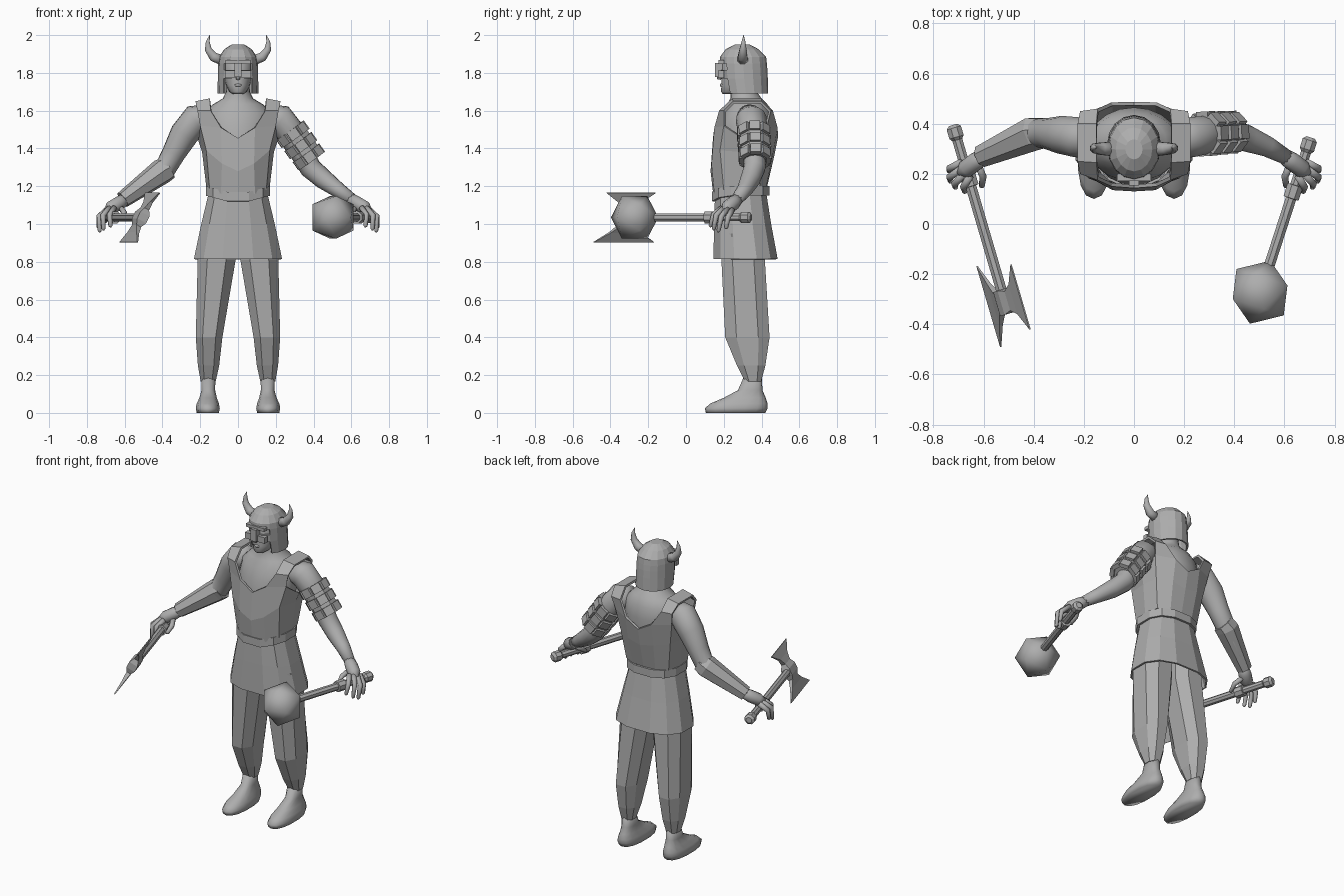
import bpy, bmesh, math
from mathutils import Vector, Matrix

if "Cube" in bpy.data.objects:
    bpy.data.objects.remove(bpy.data.objects["Cube"])

grey = bpy.data.materials.new("plain_grey")
grey.diffuse_color = (0.42, 0.42, 0.42, 1)
grey.use_nodes = True
grey.node_tree.nodes["Principled BSDF"].inputs["Base Color"].default_value = grey.diffuse_color


def finish(name, bm, smooth=False, mirror=False, thick=0.0):
    bmesh.ops.recalc_face_normals(bm, faces=bm.faces[:])
    for f in bm.faces:
        f.smooth = smooth
    me = bpy.data.meshes.new(name)
    bm.to_mesh(me)
    bm.free()
    me.materials.append(grey)
    ob = bpy.data.objects.new(name, me)
    bpy.context.collection.objects.link(ob)
    if mirror:
        ob.modifiers.new("mirror", 'MIRROR')
    if thick:
        ob.modifiers.new("thickness", 'SOLIDIFY').thickness = thick
    return ob


def skin(bm, rings, caps=True):
    """Bridge a list of equal point loops."""
    vs = [[bm.verts.new(p) for p in r] for r in rings]
    n = len(vs[0])
    for a, b in zip(vs, vs[1:]):
        for i in range(n):
            bm.faces.new((a[i], a[(i + 1) % n], b[(i + 1) % n], b[i]))
    if caps:
        bm.faces.new(vs[0])
        bm.faces.new(vs[-1])


def ring(z, cx, rx, y0, y1, n, phase=0.0, p=1.0):
    """Flat loop at height z; p < 1 makes it boxier."""
    out = []
    for i in range(n):
        a = 2 * math.pi * (i + phase) / n
        s, c = math.sin(a), -math.cos(a)
        out.append((cx + rx * math.copysign(abs(s) ** p, s),
                    (y0 + y1) / 2 + (y1 - y0) / 2 * math.copysign(abs(c) ** p, c), z))
    return out


def loft(name, rows, n, smooth=False, mirror=False, phase=0.0, p=1.0, caps=True, thick=0.0):
    bm = bmesh.new()
    skin(bm, [ring(*r, n, phase, p) for r in rows], caps)
    return finish(name, bm, smooth, mirror, thick)


def add_tube(bm, pts, n):
    """Round loops along a path of (x, y, z, radius)."""
    P = [Vector(q[:3]) for q in pts]
    side, rings = None, []
    for i, q in enumerate(pts):
        t = (P[min(i + 1, len(P) - 1)] - P[max(i - 1, 0)]).normalized()
        side = t.cross(Vector((0, 0, 1))) if side is None else side - t * side.dot(t)
        side.normalize()
        up = side.cross(t)
        rings.append([P[i] + q[3] * (side * math.cos(2 * math.pi * (k + .5) / n)
                                     + up * math.sin(2 * math.pi * (k + .5) / n)) for k in range(n)])
    skin(bm, rings)


def tube(name, pts, n=10, smooth=True, mirror=False):
    bm = bmesh.new()
    add_tube(bm, pts, n)
    return finish(name, bm, smooth, mirror)


def box(name, size, loc):
    bm = bmesh.new()
    bmesh.ops.create_cube(bm, size=1, matrix=Matrix.Translation(loc) @ Matrix.Diagonal((*size, 1)))
    return finish(name, bm)


# Feet, trousers and skirt
loft("foot", [(0, .16, .06, .105, .42), (.025, .16, .065, .1, .432), (.05, .16, .06, .13, .432),
              (.08, .158, .047, .2, .422), (.12, .157, .037, .275, .405), (.2, .157, .038, .31, .4)],
     14, smooth=True, mirror=True, p=.85)
loft("trouser_leg", [(.165, .158, .042, .31, .4), (.25, .156, .06, .265, .425), (.4, .153, .075, .2, .45),
                     (.81, .113, .107, .18, .425), (.95, .11, .1, .18, .42)], 8, mirror=True, phase=.5, p=.8)
loft("skirt", [(.815, 0, .24, .14, .49), (1.0, 0, .2, .145, .455), (1.17, 0, .158, .15, .428)],
     12, phase=.5, p=.8, caps=False, thick=.01)

# Belt dipping at the front
bm = bmesh.new()
loops = []
for grow, dz in ((0, -.025), (.014, -.025), (.014, .025), (0, .025), (0, -.025)):
    loop = ring(0, 0, .16 + grow, .148 - grow, .432 + grow, 12, .5, .8)
    loops.append([(x, y, dz + 1.175 - (.045 * (1 - abs(x) / .17) if y < .29 else 0)) for x, y, z in loop])
skin(bm, loops, caps=False)
bmesh.ops.remove_doubles(bm, verts=bm.verts[:], dist=1e-5)
finish("belt", bm)

# Bare torso and neck
loft("torso", [(1.12, 0, .14, .165, .415), (1.38, 0, .165, .155, .45), (1.52, 0, .185, .17, .465),
               (1.59, 0, .175, .2, .45), (1.635, 0, .13, .22, .43), (1.665, 0, .08, .235, .4),
               (1.7, 0, .063, .235, .375), (1.76, 0, .06, .24, .37)], 20, smooth=True)

# Sleeveless vest: columns run from front centre to back centre
cols = [[(0, .145, 1.15), (.09, .15, 1.16), (.15, .2, 1.18), (.167, .3, 1.19), (.15, .39, 1.2), (.08, .425, 1.2), (0, .43, 1.2)],
        [(0, .13, 1.28), (.085, .135, 1.32), (.168, .18, 1.39), (.19, .31, 1.38), (.175, .41, 1.38), (.09, .46, 1.37), (0, .465, 1.35)],
        [(0, .143, 1.455), (.09, .15, 1.51), (.2, .2, 1.52), (.21, .32, 1.44), (.2, .43, 1.52), (.09, .485, 1.51), (0, .487, 1.46)]]
strap = [((.145, .175, 1.6), (.215, .2, 1.6)), ((.15, .245, 1.665), (.225, .25, 1.65)),
         ((.15, .4, 1.665), (.225, .4, 1.65)), ((.145, .46, 1.6), (.215, .45, 1.6))]
bm = bmesh.new()
g = [[bm.verts.new(p) for p in r] for r in cols]
for a, b in zip(g, g[1:]):
    for i in range(6):
        bm.faces.new((a[i], a[i + 1], b[i + 1], b[i]))
s = [(g[2][1], g[2][2])] + [tuple(bm.verts.new(p) for p in q) for q in strap] + [(g[2][5], g[2][4])]
for a, b in zip(s, s[1:]):
    bm.faces.new((a[0], a[1], b[1], b[0]))
finish("vest", bm, mirror=True, thick=.014)

# Head with lips and nose
loft("head", [(1.688, 0, .028, .195, .27), (1.70, 0, .046, .185, .31), (1.735, 0, .064, .188, .35),
              (1.79, 0, .078, .187, .39), (1.85, 0, .08, .192, .4), (1.9, 0, .06, .22, .37)], 16, smooth=True)
tube("lips", [(-.026, .2, 1.733, .003), (0, .187, 1.735, .009), (.026, .2, 1.733, .003)], 8)
tube("nose", [(0, .185, 1.82, .01), (0, .178, 1.785, .014), (0, .175, 1.765, .011)], 8)

# Helmet with openings for mouth and eyes
bm = bmesh.new()
rows = [(1.69, 0, .108, .2, .435), (1.77, 0, .107, .183, .433), (1.815, 0, .106, .18, .431), (1.85, 0, .105, .178, .428),
        (1.885, 0, .1, .18, .424), (1.925, 0, .073, .21, .385), (1.95, 0, .034, .258, .338)]
skin(bm, [ring(*r, 16) for r in rows])
gone = []
for f in bm.faces:
    c = f.calc_center_median()
    if c.z < 1.695 and len(f.verts) > 4:
        gone.append(f)
    elif c.y < .23 and abs(c.x) < .072 and (c.z < 1.77 or 1.815 < c.z < 1.85):
        gone.append(f)
bmesh.ops.delete(bm, geom=gone, context='FACES')
finish("helmet", bm, thick=.01)
box("brow_bar", (.13, .03, .02), (0, .187, 1.858))
box("visor_bar", (.14, .03, .038), (0, .185, 1.793))
box("nose_guard", (.038, .04, .075), (0, .174, 1.815))
tube("horn", [(.085, .3, 1.868, .03), (.13, .3, 1.885, .027), (.158, .302, 1.925, .02),
              (.16, .304, 1.965, .011), (.15, .305, 2.0, .001)], 8, mirror=True)

# Arms and hands
tube("arm", [(.15, .335, 1.57, .065), (.22, .345, 1.555, .082), (.285, .355, 1.475, .077),
             (.34, .36, 1.375, .063), (.385, .363, 1.295, .058), (.455, .34, 1.235, .053),
             (.53, .31, 1.18, .042), (.61, .265, 1.125, .031)], 14, mirror=True)
bm = bmesh.new()
add_tube(bm, [(.585, .28, 1.14, .03), (.63, .25, 1.11, .038), (.67, .22, 1.087, .037), (.695, .2, 1.072, .018)], 10)
fingers = [[(.655, .19, 1.085), (.68, .147, 1.05), (.675, .13, .99)],
           [(.68, .2, 1.085), (.715, .16, 1.045), (.712, .147, .975)],
           [(.69, .22, 1.08), (.735, .187, 1.04), (.732, .172, .965)],
           [(.69, .245, 1.075), (.735, .222, 1.035), (.737, .212, .98)],
           [(.625, .24, 1.09), (.602, .19, 1.06), (.607, .15, 1.03)]]
for a, b, c in fingers:
    tip = Vector(c) + (Vector(c) - Vector(b)) * .12
    add_tube(bm, [(*a, .016), (*b, .015), (*c, .011), (*tip, .004)], 8)
finish("hand", bm, smooth=True, mirror=True)

# Bracer on one forearm
tube("bracer", [(-.365, .365, 1.3, .064), (-.4, .362, 1.28, .07), (-.61, .27, 1.128, .045)], 7, smooth=False)

# Armband of three block rings on the other arm
bm = bmesh.new()
start, end = Vector((.29, .36, 1.475)), Vector((.375, .365, 1.355))
rot = (end - start).to_track_quat('Z', 'Y').to_matrix().to_4x4()
for k in range(3):
    for i in range(8):
        m = (Matrix.Translation(start.lerp(end, k / 2)) @ rot @ Matrix.Rotation(math.pi * i / 4, 4, 'Z')
             @ Matrix.Translation((.076 - .002 * k, 0, 0)) @ Matrix.Diagonal((.026, .056, .052, 1)))
        bmesh.ops.create_cube(bm, size=1, matrix=m)
add_tube(bm, [(*start.lerp(end, -.1), .081), (*start.lerp(end, 1.1), .077)], 8)
finish("armband", bm)


# Weapon handles: pommel, grip, collar and shaft
def handle(name, a, b):
    a, b = Vector(a), Vector(b)
    length = (b - a).length
    steps = [(0, .018), (.012, .032), (.05, .032), (.062, .022), (.2, .022), (.201, .034),
             (.255, .034), (.256, .023), (length, .023)]
    tube(name, [(*a.lerp(b, t / length), r) for t, r in steps], 8, smooth=False)
    return (b - a).normalized()


d = handle("club_handle", (.705, .345, 1.035), (.535, -.18, 1.035))
bm = bmesh.new()
bmesh.ops.create_icosphere(bm, subdivisions=1, radius=.132, matrix=Matrix.Translation((.503, -.272, 1.035))
                           @ d.to_track_quat('Z', 'Y').to_matrix().to_4x4())
finish("club_head", bm, smooth=True)

# Double axe blade, flaring to thin edges
d = handle("axe_handle", (-.722, .395, 1.035), (-.508, -.335, 1.035))
b = Vector((.43, .13, .89)).normalized()
n = d.cross(b).normalized()
mid = Vector((-.515, -.31, 1.035))
bm = bmesh.new()
skin(bm, [[mid + b * v + d * (w * i) + n * (h * j) for i, j in ((-1, -1), (1, -1), (1, 1), (-1, 1))]
          for v, w, h in ((-.148, .168, .003), (-.09, .085, .008), (-.05, .042, .014), (-.02, .05, .028),
                          (.02, .05, .028), (.05, .04, .014), (.09, .062, .008), (.145, .135, .003))])
finish("axe_blade", bm)
